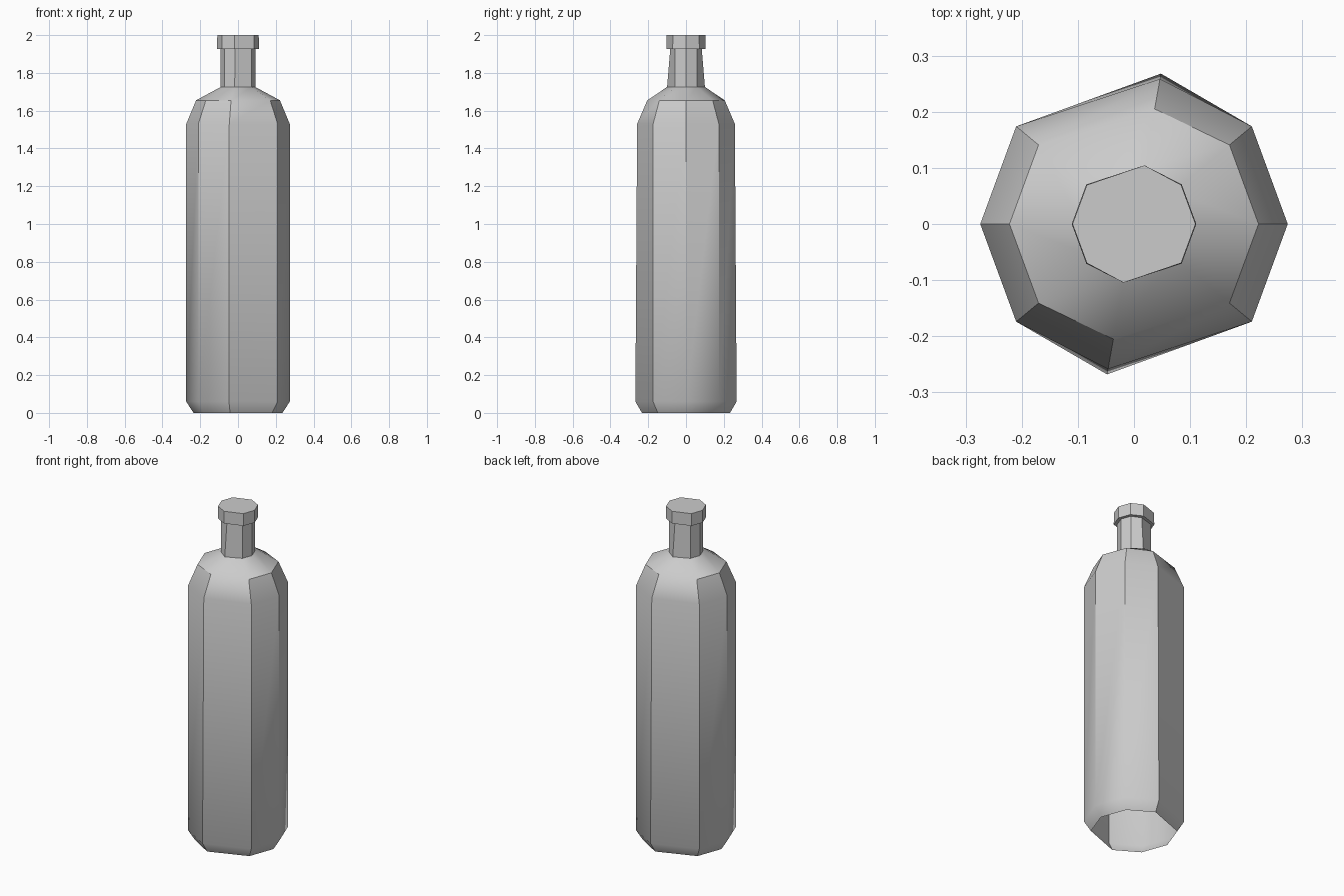
import bpy, bmesh, math

cube = bpy.data.objects.get("Cube")
if cube:
    bpy.data.objects.remove(cube, do_unlink=True)

grey = bpy.data.materials.new("plain grey")
grey.use_nodes = True
grey.diffuse_color = (0.6, 0.6, 0.6, 1)
grey.node_tree.nodes["Principled BSDF"].inputs["Base Color"].default_value = (0.6, 0.6, 0.6, 1)

# Half of the uneven eight-sided outline; the other half is its half turn
HALF = [(0.274, 0), (0.21, 0.174), (0.048, 0.268), (-0.21, 0.174)]


def ring(bm, z, scale, tip):
    """Outline at height z; the tip corners have their own scale."""
    half = []
    for i, (x, y) in enumerate(HALF):
        s = tip if i == 2 else scale
        half.append((x * s, y * s))
    points = half + [(-x, -y) for x, y in half]
    return [bm.verts.new((x, y, z)) for x, y in points]


def loft(name, profile, top=False, bottom=False):
    """Join rings (z, scale, tip scale) into a shell."""
    bm = bmesh.new()
    rings = [ring(bm, *p) for p in profile]
    for low, high in zip(rings, rings[1:]):
        for i in range(8):
            j = (i + 1) % 8
            bm.faces.new((low[i], low[j], high[j], high[i]))
    if top:
        bm.faces.new(rings[-1])
    if bottom:
        bm.faces.new(rings[0][::-1])
    mesh = bpy.data.meshes.new(name)
    bm.to_mesh(mesh)
    bm.free()
    mesh.materials.append(grey)
    obj = bpy.data.objects.new(name, mesh)
    bpy.context.collection.objects.link(obj)
    bpy.ops.object.select_all(action="DESELECT")
    obj.select_set(True)
    bpy.context.view_layer.objects.active = obj
    bpy.ops.object.shade_smooth_by_angle(angle=math.radians(36))
    return obj


# Body, open underneath, with chamfered foot and shoulders
loft("bottle_body", [(0, 0.86, 0.87), (0.06, 1, 1), (1.53, 1, 0.965),
                     (1.655, 0.81, 0.765), (1.725, 0.335, 0.375)])
# Tapering neck
loft("bottle_neck", [(1.72, 0.34, 0.375), (1.93, 0.335, 0.31)])
# Stopper
loft("bottle_cap", [(1.927, 0.405, 0.39), (2.0, 0.4, 0.39)], top=True, bottom=True)
